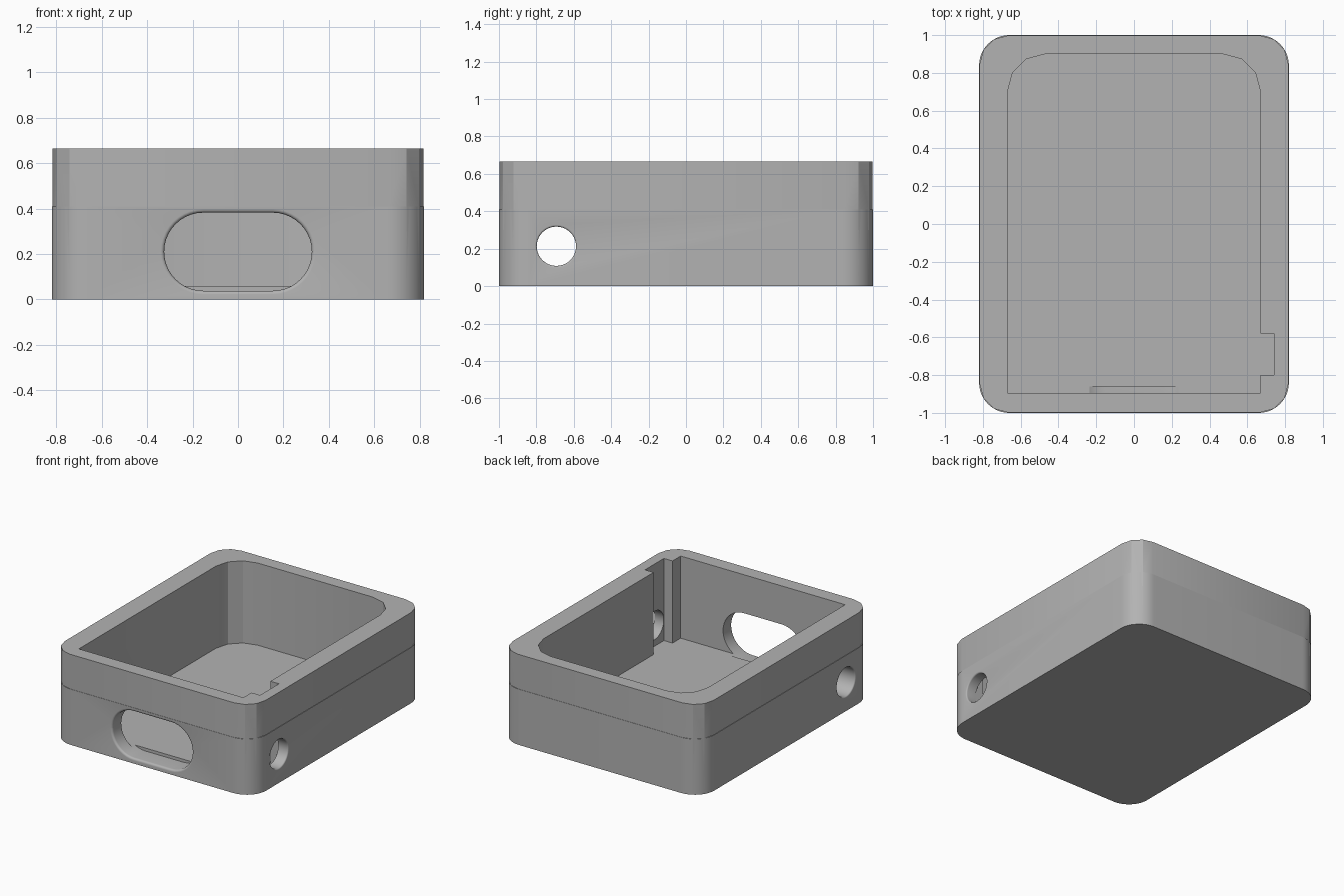
import bpy, bmesh, math
from mathutils import Vector

if "Cube" in bpy.data.objects:
    bpy.data.objects.remove(bpy.data.objects["Cube"])

grey = bpy.data.materials.new("plain grey")
grey.diffuse_color = (0.45, 0.45, 0.45, 1)
grey.use_nodes = True
grey.node_tree.nodes["Principled BSDF"].inputs["Base Color"].default_value = grey.diffuse_color


def outline(x0, x1, y0, y1, radii, segs):
    """Rectangle with a radius per corner: back right, back left, front left, front right."""
    pts = []
    corners = [(x1, y1, -1, -1), (x0, y1, 1, -1), (x0, y0, 1, 1), (x1, y0, -1, 1)]
    for i, (x, y, sx, sy) in enumerate(corners):
        r = radii[i]
        if r == 0:
            pts.append((x, y))
            continue
        for k in range(segs + 1):
            a = math.radians(90) * (i + k / segs)
            pts.append((x + sx * r + r * math.cos(a), y + sy * r + r * math.sin(a)))
    return pts


def loft(name, rings):
    """Closed solid through a list of rings with equal point counts."""
    bm = bmesh.new()
    vs = [[bm.verts.new(p) for p in ring] for ring in rings]
    n = len(vs[0])
    for a, b in zip(vs, vs[1:]):
        for i in range(n):
            j = (i + 1) % n
            bm.faces.new((a[i], a[j], b[j], b[i]))
    bm.faces.new(vs[0])
    bm.faces.new(vs[-1])
    bmesh.ops.recalc_face_normals(bm, faces=bm.faces)
    me = bpy.data.meshes.new(name)
    bm.to_mesh(me)
    bm.free()
    me.materials.append(grey)
    ob = bpy.data.objects.new(name, me)
    bpy.context.collection.objects.link(ob)
    return ob


def prism(name, pts, z0, z1):
    return loft(name, [[(x, y, z) for x, y in pts] for z in (z0, z1)])


def combine(body, other, operation):
    bpy.context.view_layer.objects.active = body
    mod = body.modifiers.new("combine", 'BOOLEAN')
    mod.operation, mod.object, mod.solver = operation, other, 'EXACT'
    bpy.ops.object.modifier_apply(modifier=mod.name)
    bpy.data.objects.remove(other, do_unlink=True)


def flare(r, steps=5):
    """Depth and growth of a rounded rim, from the mouth inwards."""
    return [(r * math.sin(a), r * (1 - math.cos(a)))
            for a in (math.pi / 2 * k / steps for k in range(steps, -1, -1))]


def fillet_rim(r, steps=5):
    return [(r * (1 - math.cos(a)), r * (1 - math.sin(a)))
            for a in (math.pi / 2 * k / steps for k in range(steps + 1))]


# Lower shell with smooth corners, upper shell with faceted corners set slightly in
body = prism("case", outline(-.82, .82, -1, 1, [.16] * 4, 12), 0, .41)
upper = prism("upper_shell", outline(-.817, .817, -.998, .998, [.15] * 4, 3), .3, .665)
combine(body, upper, 'UNION')

# Cavity: square front corners, faceted round back corners
combine(body, prism("cavity", outline(-.67, .67, -.895, .9, [.2, .2, 0, 0], 3), .06, .8), 'DIFFERENCE')

# Recess in the right wall, from the rim to the floor
combine(body, prism("recess", outline(.6, .74, -.8, -.58, [0] * 4, 1), .06, .8), 'DIFFERENCE')


def slot_ring(grow, y):
    h = .172 + grow
    pts = outline(-.325 - grow, .325 + grow, .21 - h, .21 + h, [h - 1e-4] * 4, 10)
    return [(x, y, z) for x, z in pts]


# Front slot with a rounded outer rim, biting a little into the floor
rim = fillet_rim(.016)
slot = [slot_ring(.016, -1.1)] + [slot_ring(g, -1 + d) for d, g in rim] + [slot_ring(0, -.86)]
combine(body, loft("front_slot", slot), 'DIFFERENCE')


def hole_ring(r, x):
    return [(x, -.693 + r * math.cos(a), .213 + r * math.sin(a))
            for a in (math.tau * k / 40 for k in range(40))]


# Round side holes with rounded rims
for s in (-1, 1):
    hole = [hole_ring(.115, s * .9)]
    hole += [hole_ring(.105 + g, s * (.82 - d)) for d, g in fillet_rim(.01)]
    hole.append(hole_ring(.105, s * .6))
    combine(body, loft("side_hole", hole), 'DIFFERENCE')

# Smooth rounded surfaces, keep edges sharp
bpy.ops.object.select_all(action='DESELECT')
body.select_set(True)
bpy.context.view_layer.objects.active = body
bpy.ops.object.shade_smooth_by_angle(angle=math.radians(25))
